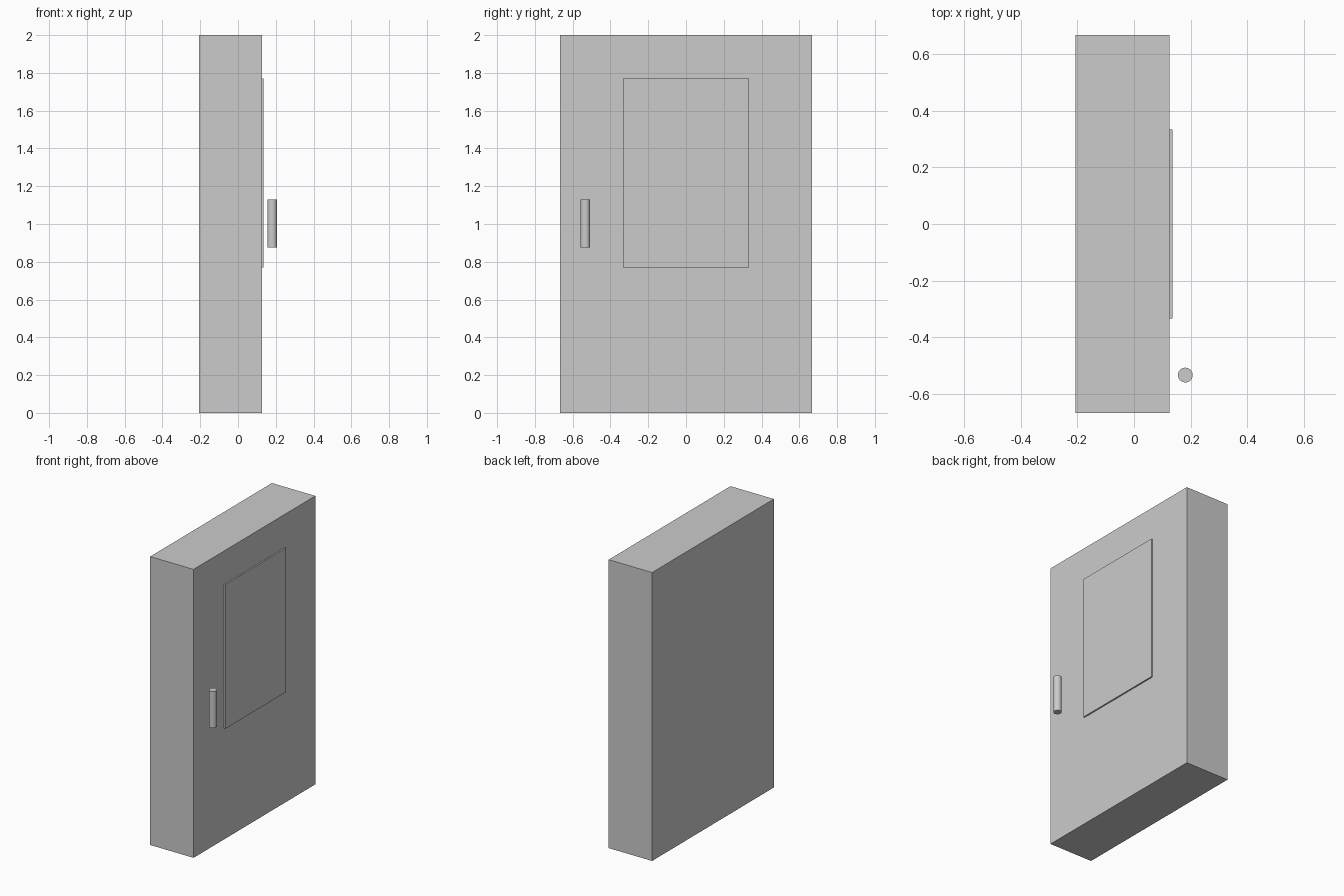
import bpy, math

if "Cube" in bpy.data.objects:
    bpy.data.objects.remove(bpy.data.objects["Cube"])


def box(name, x, y, z):
    """Box from (min, max) ranges."""
    r = (x, y, z)
    bpy.ops.mesh.primitive_cube_add(size=1, location=[(a + b) / 2 for a, b in r])
    ob = bpy.context.object
    ob.name = name
    ob.scale = [b - a for a, b in r]
    bpy.ops.object.transform_apply(location=False, rotation=False, scale=True)
    return ob


# cabinet body and raised front panel
box("cabinet_body", (-0.207, 0.126), (-0.667, 0.667), (0, 2))
box("window_panel", (0.116, 0.136), (-0.333, 0.333), (0.77, 1.77))

# vertical bar handle standing off the door face
bpy.ops.mesh.primitive_cylinder_add(vertices=32, radius=0.026, depth=0.253,
                                    location=(0.181, -0.533, 1.003))
handle = bpy.context.object
handle.name = "handle"
bpy.ops.object.shade_smooth_by_angle(angle=math.radians(30))
